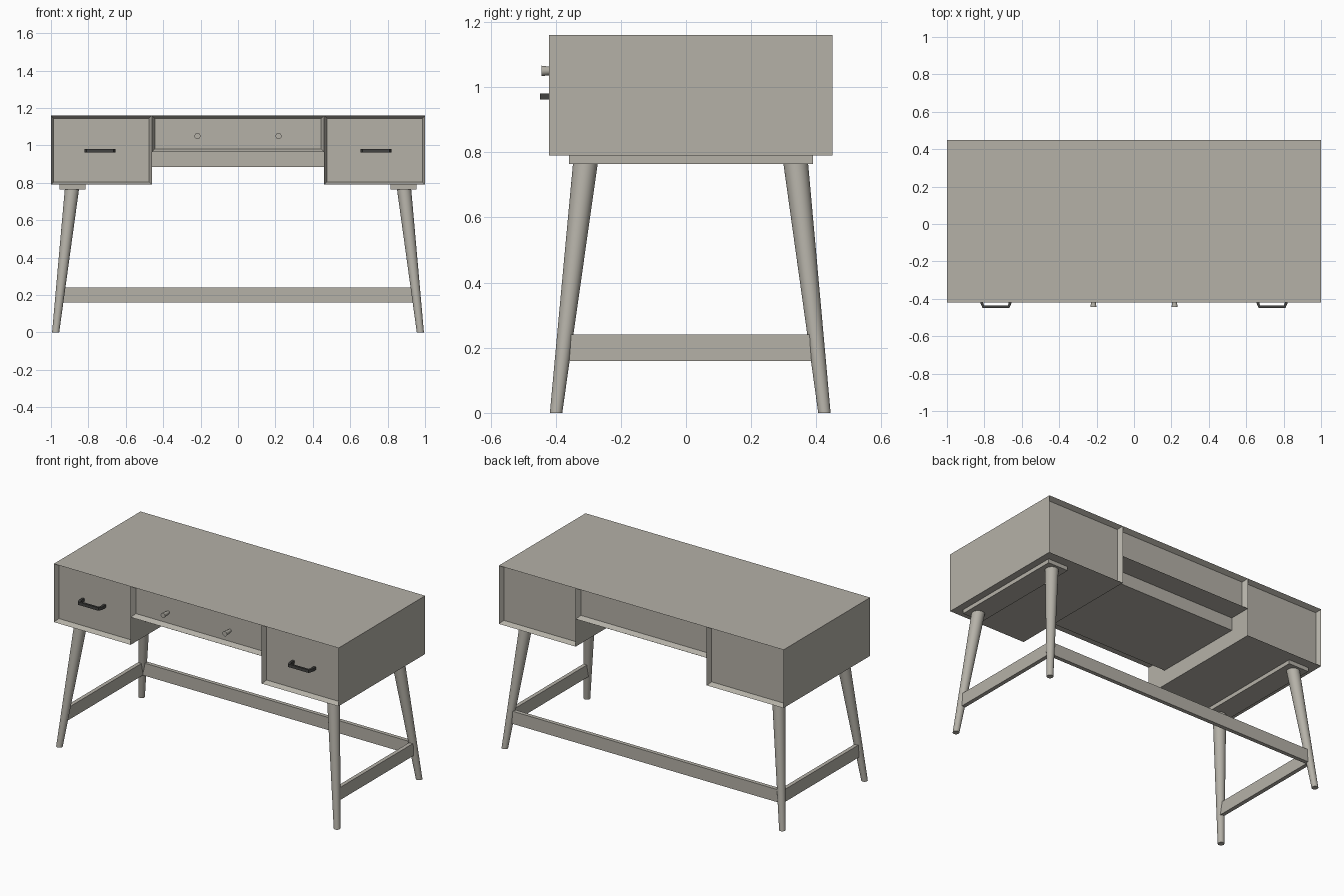
import bpy, bmesh
from mathutils import Vector

cube = bpy.data.objects.get("Cube")
if cube:
    bpy.data.objects.remove(cube, do_unlink=True)


def material(name, color):
    m = bpy.data.materials.new(name)
    m.use_nodes = True
    m.diffuse_color = (*color, 1)
    m.node_tree.nodes["Principled BSDF"].inputs["Base Color"].default_value = (*color, 1)
    return m


WOOD = material("warm grey wood", (0.46, 0.44, 0.39))
METAL = material("dark metal", (0.055, 0.055, 0.052))


def finish(name, bm, mat, smooth=False):
    bmesh.ops.recalc_face_normals(bm, faces=bm.faces)
    mesh = bpy.data.meshes.new(name)
    bm.to_mesh(mesh)
    bm.free()
    mesh.materials.append(mat)
    ob = bpy.data.objects.new(name, mesh)
    bpy.context.collection.objects.link(ob)
    if smooth:
        bpy.ops.object.select_all(action="DESELECT")
        ob.select_set(True)
        bpy.context.view_layer.objects.active = ob
        bpy.ops.object.shade_smooth_by_angle()
    return ob


def box(name, x, y, z, mat=WOOD, rim=0, depth=0.03):
    """Box from ranges; rim adds a splayed recess to the front and back."""
    bm = bmesh.new()
    bmesh.ops.create_cube(bm, size=1)
    for v in bm.verts:
        v.co = [r[0] if c < 0 else r[1] for c, r in zip(v.co, (x, y, z))]
    if rim:
        bm.normal_update()
        ends = [f for f in bm.faces if abs(f.normal.y) > 0.9]
        bmesh.ops.inset_individual(bm, faces=ends, thickness=rim, depth=-depth)
    return finish(name, bm, mat)


def taper(name, start, end, r1, r2, axis, sides=32):
    """Round bar whose ends are both cut square to the given axis."""
    bm = bmesh.new()
    bmesh.ops.create_cone(bm, cap_ends=True, segments=sides, radius1=r1, radius2=r2, depth=1)
    for v in bm.verts:
        base = Vector(start if v.co.z < 0 else end)
        off = (v.co.x, v.co.y, 0) if axis == "z" else (v.co.x, 0, v.co.y)
        v.co = base + Vector(off)
    return finish(name, bm, WOOD, True)


def span(s, a, b):
    return sorted((s * a, s * b))


BODY_Y = (-0.42, 0.45)

# Centre drawer section and its set-back lower box
box("centre_section", (-0.46, 0.46), BODY_Y, (0.965, 1.16), rim=0.023)
box("centre_lower_box", (-0.46, 0.46), (-0.28, 0.31), (0.885, 0.966))

for side, s in (("left", 1), ("right", -1)):
    # Drawer pedestal and leg mounting board
    box(side + "_pedestal", span(s, 0.46, 1), BODY_Y, (0.79, 1.16), rim=0.021)
    box(side + "_leg_mount", span(s, 0.815, 0.955), (-0.36, 0.39), (0.765, 0.79))

    # Splayed tapered legs
    for end, d in (("front", -1), ("rear", 1)):
        taper(f"{side}_{end}_leg", (s * 0.975, 0.013 + d * 0.412, 0),
              (s * 0.888, 0.014 + d * 0.323, 0.766), 0.019, 0.038, "z")

    # Side stretcher
    box(side + "_stretcher", span(s, 0.94, 0.965), (-0.375, 0.4), (0.16, 0.24))

    # Flared knob on the centre drawer
    taper(side + "_knob", (s * 0.217, -0.443, 1.05), (s * 0.217, -0.388, 1.05),
          0.016, 0.009, "y", 20)

    # Bracket handle: bent profile swept through its height
    half = [(0.082, -0.388), (0.082, -0.425), (0.072, -0.449)]
    inner = [(0.064, -0.436), (0.068, -0.422), (0.068, -0.388)]
    right_half = half[::-1] + inner[::-1]
    outline = half + [(-a, b) for a, b in half[::-1] + inner[::-1]] + inner
    bm = bmesh.new()
    face = bm.faces.new([bm.verts.new((s * 0.738 + a, b, 0.962)) for a, b in outline])
    swept = bmesh.ops.extrude_face_region(bm, geom=[face])["geom"]
    bmesh.ops.translate(bm, vec=(0, 0, 0.019),
                        verts=[g for g in swept if isinstance(g, bmesh.types.BMVert)])
    finish(side + "_handle", bm, METAL)

# Long stretcher between the rear legs
box("rear_stretcher", (-0.95, 0.95), (0.388, 0.413), (0.16, 0.24))
